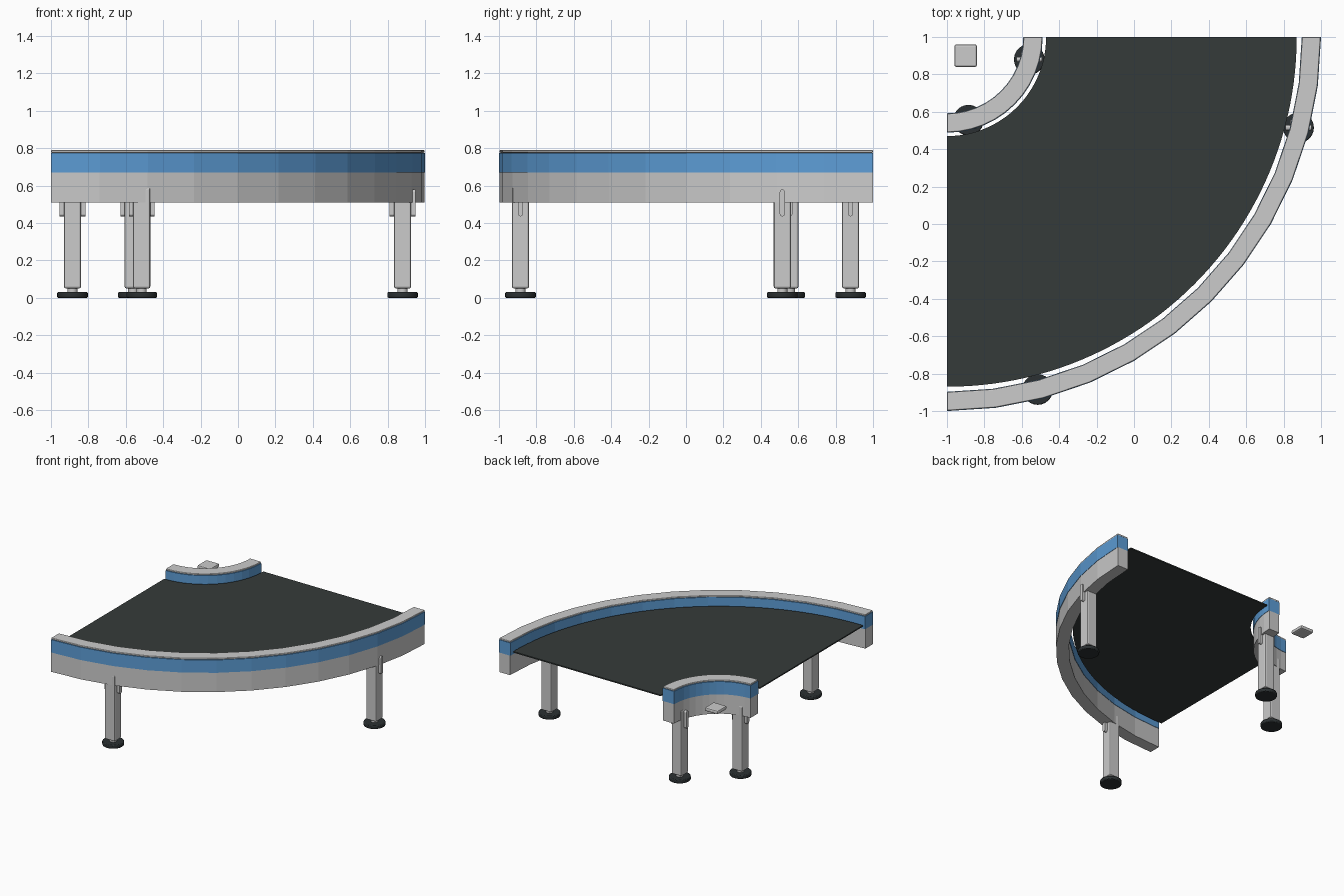
import bpy, bmesh, math
from mathutils import Matrix, Vector

if "Cube" in bpy.data.objects:
    bpy.data.objects.remove(bpy.data.objects["Cube"])

CX, CY = -1.0, 1.0      # centre of the 90 degree curve


def mat(name, rgb):
    m = bpy.data.materials.new(name)
    m.diffuse_color = (*rgb, 1)
    m.use_nodes = True
    m.node_tree.nodes["Principled BSDF"].inputs["Base Color"].default_value = m.diffuse_color
    return m


GREY = mat("light_grey_metal", (0.60, 0.60, 0.60))
BLUE = mat("blue_side_band", (0.11, 0.34, 0.68))
BELT = mat("dark_belt", (0.036, 0.044, 0.042))
RUBBER = mat("black_rubber", (0.024, 0.030, 0.032))


def finish(bm, name, material, bevel=0, smooth=False):
    bmesh.ops.recalc_face_normals(bm, faces=bm.faces)
    me = bpy.data.meshes.new(name)
    bm.to_mesh(me)
    bm.free()
    me.materials.append(material)
    ob = bpy.data.objects.new(name, me)
    bpy.context.collection.objects.link(ob)
    if bevel:
        b = ob.modifiers.new("bevel", 'BEVEL')
        b.width, b.segments, b.limit_method = bevel, 2, 'ANGLE'
        b.angle_limit = math.radians(40)
    if smooth:
        bpy.context.view_layer.objects.active = ob
        ob.select_set(True)
        bpy.ops.object.shade_smooth_by_angle(angle=math.radians(35))
        ob.select_set(False)
    return ob


def arc(name, r0, r1, z0, z1, segs, material, bevel=0):
    """Quarter ring with a rectangular section."""
    bm = bmesh.new()
    rings = []
    for i in range(segs + 1):
        a = -math.pi / 2 * i / segs
        c, s = math.cos(a), math.sin(a)
        rings.append([bm.verts.new((CX + r * c, CY + r * s, z))
                      for r, z in ((r0, z0), (r1, z0), (r1, z1), (r0, z1))])
    for p, q in zip(rings, rings[1:]):
        for k in range(4):
            n = (k + 1) % 4
            bm.faces.new((p[k], p[n], q[n], q[k]))
    bm.faces.new(rings[0])
    bm.faces.new(rings[-1])
    return finish(bm, name, material, bevel)


def box(name, centre, size, material, bevel=0):
    bm = bmesh.new()
    bmesh.ops.create_cube(bm, size=1, matrix=Matrix.Translation(Vector(centre)) @ Matrix.Diagonal((*size, 1)))
    return finish(bm, name, material, bevel)


def disc(name, x, y, z0, z1, r, material, bevel=0):
    bm = bmesh.new()
    bmesh.ops.create_cone(bm, cap_ends=True, segments=24, radius1=r, radius2=r, depth=z1 - z0,
                          matrix=Matrix.Translation((x, y, (z0 + z1) / 2)))
    return finish(bm, name, material, bevel, True)


def tab(name, x, y, z0, z1, w, t):
    """Thin upright bracket with rounded ends, facing x."""
    bm = bmesh.new()
    r = w / 2
    vs = []
    for k in range(14):
        a = math.pi * (k if k < 7 else k - 1) / 6
        zc = z1 - r if k < 7 else z0 + r
        vs.append(bm.verts.new((x - t / 2, y + r * math.cos(a), zc + r * math.sin(a))))
    f = bm.faces.new(vs)
    new = bmesh.ops.extrude_face_region(bm, geom=[f])["geom"]
    bmesh.ops.translate(bm, vec=(t, 0, 0), verts=[v for v in new if isinstance(v, bmesh.types.BMVert)])
    return finish(bm, name, GREY)


# Belt surface
arc("belt", 0.53, 1.87, 0.703, 0.713, 48, BELT)

# Side rails: grey beam, blue band, grey cap
for side, r0, r1 in (("outer", 1.897, 2.0), ("inner", 0.408, 0.512)):
    arc(side + "_rail_beam", r0 + 0.003, r1 - 0.003, 0.51, 0.67, 12, GREY)
    arc(side + "_rail_band", r0, r1, 0.67, 0.775, 12, BLUE)
    arc(side + "_rail_cap", r0 + 0.002, r1 - 0.002, 0.775, 0.79, 12, GREY, 0.006)

# Legs: post, side brackets, stem and round foot
LEGS = (("outer_right", 0.88, 0.515), ("outer_front", -0.515, -0.885),
        ("inner_back", -0.56, 0.88), ("inner_left", -0.885, 0.555))
for n, x, y in LEGS:
    box(n + "_leg_post", (x, y, 0.32), (0.092, 0.092, 0.54), GREY, 0.01)
    for s in (-1, 1):
        tab(f"{n}_bracket_{'left' if s < 0 else 'right'}", x + s * 0.057, y, 0.435, 0.58, 0.028, 0.024)
    disc(n + "_stem", x, y, 0.025, 0.055, 0.027, GREY)
    disc(n + "_foot", x, y, 0.0, 0.03, 0.082, RUBBER, 0.006)

# Small separate block at the centre of the curve
box("centre_block", (-0.9, 0.9, 0.68), (0.12, 0.12, 0.03), GREY, 0.01)
